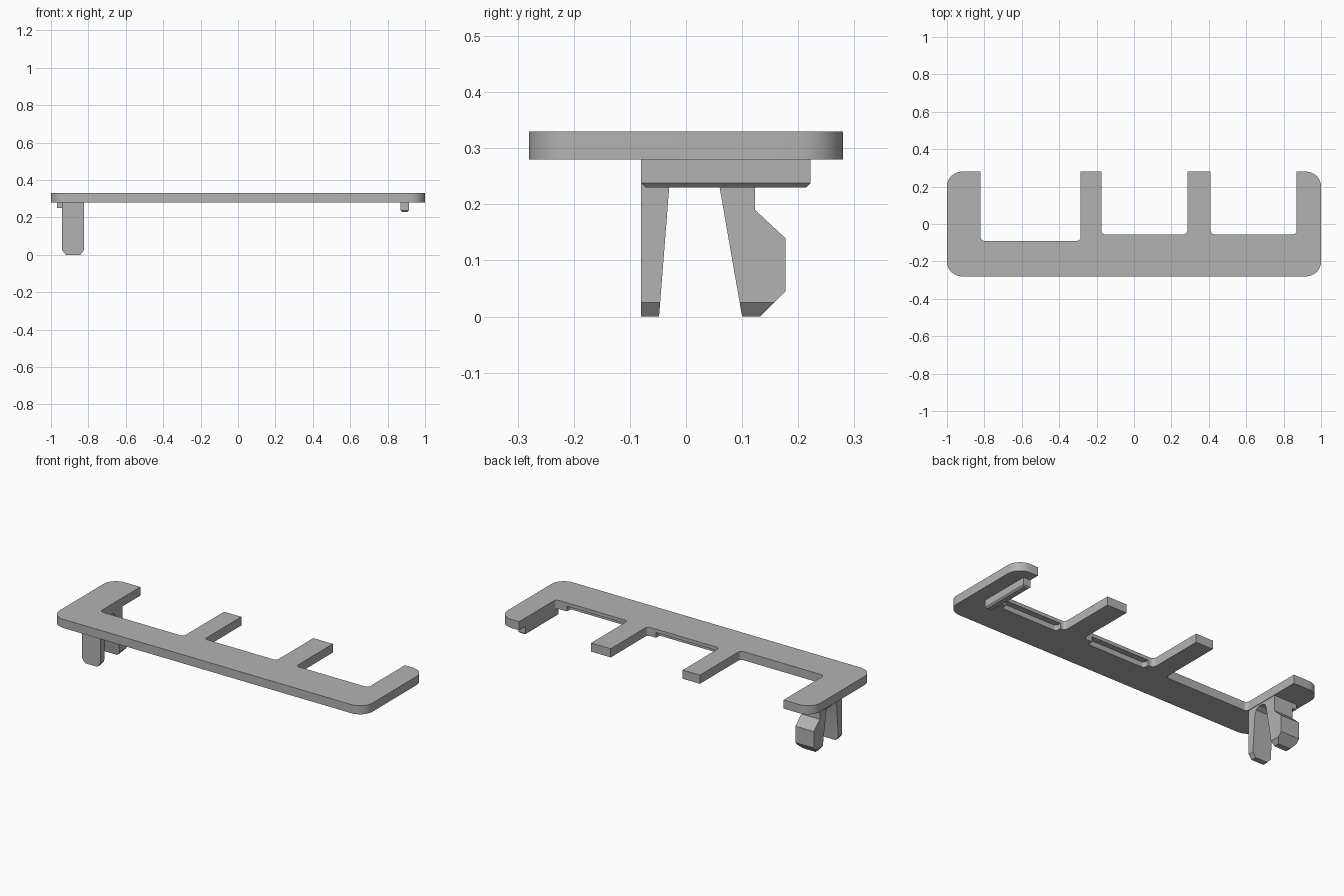
import bpy, bmesh
from math import pi
from mathutils import Vector

cube = bpy.data.objects.get("Cube")
if cube:
    bpy.data.objects.remove(cube, do_unlink=True)

grey = bpy.data.materials.new("plain grey")
grey.use_nodes = True
tone = (0.45, 0.45, 0.45, 1)
grey.diffuse_color = tone
grey.node_tree.nodes["Principled BSDF"].inputs["Base Color"].default_value = tone


def rounded(corners, steps=8):
    """Outline from (u, v, radius) right-angled corners, each softened by an arc."""
    out = []
    for i, (u, v, r) in enumerate(corners):
        p = Vector((u, v))
        if r == 0:
            out.append(p)
            continue
        a = (Vector(corners[i - 1][:2]) - p).normalized()
        b = (Vector(corners[(i + 1) % len(corners)][:2]) - p).normalized()
        centre = p + (a + b) * r
        for k in range(steps + 1):
            arm = Vector((-b.x, -b.y)).slerp(Vector((-a.x, -a.y)), k / steps)
            out.append(centre + arm * r)
    return out


def prism(name, outline, axis, low, high):
    """Extrude an outline along x, y or z between two positions."""
    place = {"x": lambda u, v, w: (w, u, v),
             "y": lambda u, v, w: (u, w, v),
             "z": lambda u, v, w: (u, v, w)}[axis]
    bm = bmesh.new()
    face = bm.faces.new([bm.verts.new(place(u, v, low)) for u, v in outline])
    grown = bmesh.ops.extrude_face_region(bm, geom=[face])["geom"]
    bmesh.ops.translate(bm, vec=place(0, 0, high - low),
                        verts=[g for g in grown if isinstance(g, bmesh.types.BMVert)])
    bmesh.ops.recalc_face_normals(bm, faces=bm.faces)
    mesh = bpy.data.meshes.new(name)
    bm.to_mesh(mesh)
    bm.free()
    mesh.materials.append(grey)
    ob = bpy.data.objects.new(name, mesh)
    bpy.context.collection.objects.link(ob)
    return ob


def select(ob):
    bpy.ops.object.select_all(action="DESELECT")
    bpy.context.view_layer.objects.active = ob
    ob.select_set(True)


def combine(ob, cutter, operation):
    select(ob)
    mod = ob.modifiers.new("shape", "BOOLEAN")
    mod.operation, mod.solver, mod.object = operation, "EXACT", cutter
    bpy.ops.object.modifier_apply(modifier=mod.name)
    bpy.data.objects.remove(cutter, do_unlink=True)


def box(u0, u1, v0, v1):
    return [(u0, v0), (u1, v0), (u1, v1), (u0, v1)]


# Comb-shaped plate: long bar, four fingers, three notches
back, bottom, top = 0.28, 0.28, 0.33
corners = [(-1, -back, 0.08), (1, -back, 0.08), (1, back, 0.08)]
for right, left, floor in [(0.87, 0.41, -0.055), (0.285, -0.175, -0.055), (-0.285, -0.82, -0.09)]:
    corners += [(right, back, 0), (right, floor, 0.02), (left, floor, 0.02), (left, back, 0)]
corners.append((-1, back, 0.08))
plate = prism("plate", rounded(corners), "z", bottom, top)

# Shallow round-cornered rebates under the edge of two notches
for x0, x1 in [(0.44, 0.8), (-0.14, 0.23)]:
    outline = rounded([(x0, -0.088, 0.015), (x1, -0.088, 0.015), (x1, -0.03, 0), (x0, -0.03, 0)])
    combine(plate, prism("rebate_cutter", outline, "z", bottom - 0.05, bottom + 0.03), "DIFFERENCE")

# Locating rail under the left finger, with a chamfered lower rim
rail = prism("locating_rail", box(0.87, 0.915, -0.08, 0.222), "z", 0.23, bottom + 0.005)
bm = bmesh.new()
bm.from_mesh(rail.data)
rim = [e for e in bm.edges if all(v.co.z < 0.24 for v in e.verts)]
bmesh.ops.bevel(bm, geom=rim, offset=0.008, segments=1, affect="EDGES")
bm.to_mesh(rail.data)
bm.free()

# Snap clip: straight front leg and barbed back leg around a tapered slot
side = [(-0.08, 0), (-0.048, 0), (-0.03, 0.23), (-0.02, 0.258), (0, 0.27),
        (0.03, 0.27), (0.05, 0.258), (0.06, 0.23), (0.1, 0), (0.132, 0),
        (0.177, 0.045), (0.177, 0.14), (0.123, 0.19), (0.123, 0.285), (-0.08, 0.285)]
clip = prism("snap_clip", side, "x", -0.941, -0.823)
front = [(-0.92, -0.001), (-0.844, -0.001), (-0.823, 0.025), (-0.823, 0.3),
         (-0.941, 0.3), (-0.941, 0.025)]
combine(clip, prism("clip_trim", front, "y", -0.2, 0.3), "INTERSECT")

# Small shoulder beside the root of the back leg
shoulder = prism("clip_shoulder", box(-0.968, -0.935, 0.055, 0.123), "z", 0.25, bottom + 0.003)

for ob in (plate, rail, clip, shoulder):
    select(ob)
    bpy.ops.object.shade_smooth_by_angle(angle=pi / 7)
